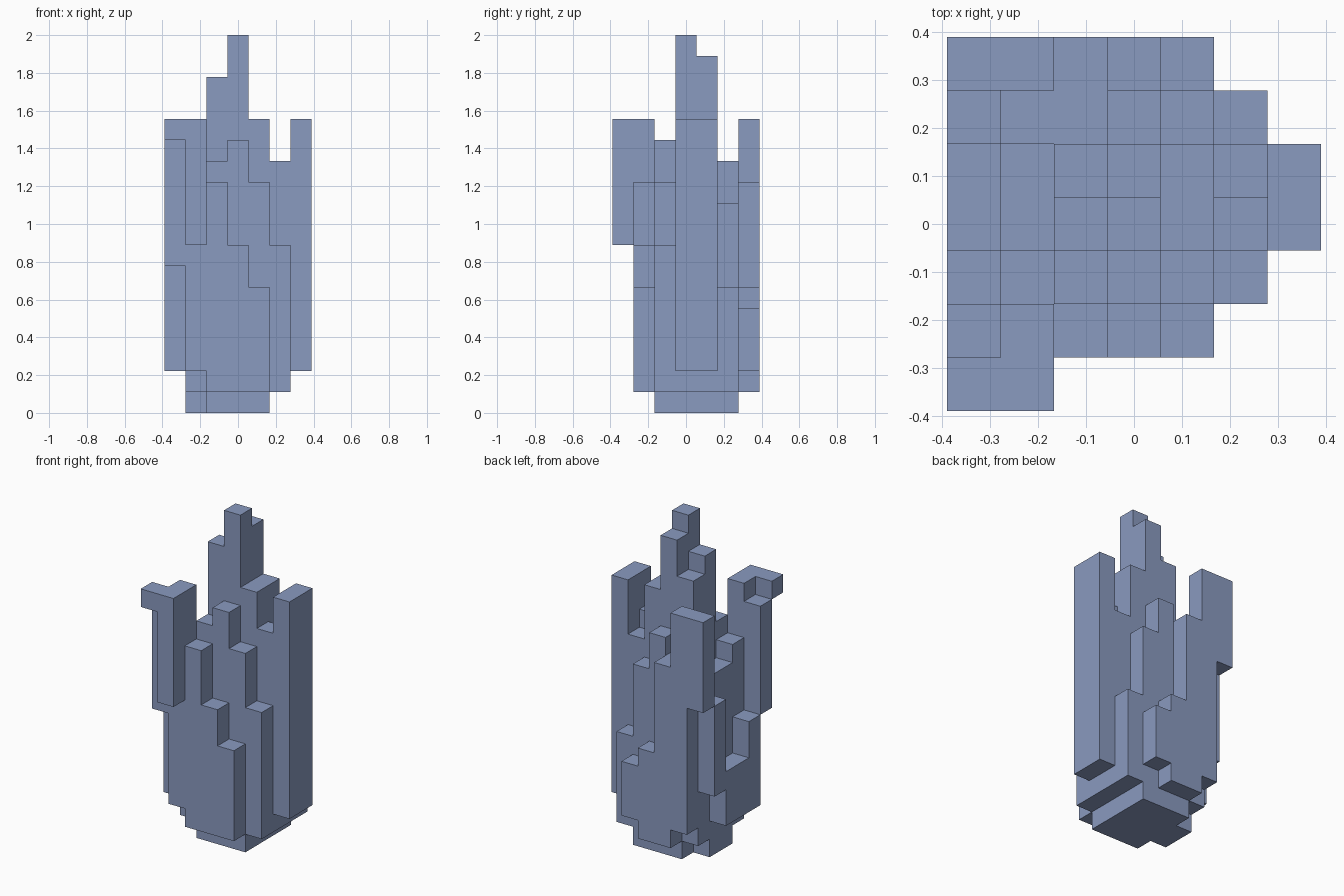
import bpy
import bmesh
import math
from mathutils import Vector

cube = bpy.data.objects.get("Cube")
if cube:
    bpy.data.objects.remove(cube, do_unlink=True)

SIZE = 2 / 18          # edge of one block
HALF = 3.5             # half the width in blocks

# Rows run front to back, columns left to right; each pair is (bottom, top)
ROWS = [
    [(13, 14), (8, 14)],
    [(7, 13), (2, 14), (1, 11), (1, 8), (1, 6)],
    [(2, 7), (1, 11), (0, 12), (0, 13), (0, 11), (1, 8)],
    [(2, 5), (0, 10), (0, 16), (0, 18), (0, 14), (1, 12), (2, 14)],
    [(2, 5), (0, 10), (0, 15), (0, 17), (0, 14), (1, 11), (2, 14)],
    [(4, 9), (1, 11), (0, 11), (0, 12), (0, 10), (1, 6)],
    [(9, 14), (2, 14), (1, 11), (1, 6), (2, 5)],
]

# Flat slate-blue colour
slate = bpy.data.materials.new("slate_blue")
slate.use_nodes = True
colour = (0.255, 0.325, 0.525, 1)
slate.diffuse_color = colour
shader = slate.node_tree.nodes["Principled BSDF"]
shader.inputs["Base Color"].default_value = colour
shader.inputs["Roughness"].default_value = 0.9

# Occupied blocks
blocks = {
    (i, j, k)
    for j, row in enumerate(ROWS)
    for i, (low, high) in enumerate(row)
    for k in range(low, high)
}


def add_face(bm, block, axis, side):
    """Add the outward square of a block along one axis."""
    normal = Vector((0, 0, 0))
    normal[axis] = side
    u = Vector((0, 0, 0))
    u[(axis + 1) % 3] = 1
    v = normal.cross(u)
    centre = Vector(block) + Vector((0.5, 0.5, 0.5)) + normal / 2
    corners = [(-1, -1), (1, -1), (1, 1), (-1, 1)]
    shift = Vector((HALF, HALF, 0))
    bm.faces.new([
        bm.verts.new((centre + (u * a + v * b) / 2 - shift) * SIZE)
        for a, b in corners
    ])


# Outer skin of the stepped spires
bm = bmesh.new()
for block in sorted(blocks):
    for axis in range(3):
        for side in (-1, 1):
            neighbour = list(block)
            neighbour[axis] += side
            if tuple(neighbour) not in blocks:
                add_face(bm, block, axis, side)

# Weld the squares and merge coplanar ones into large flat faces
bmesh.ops.remove_doubles(bm, verts=bm.verts, dist=SIZE / 100)
bmesh.ops.dissolve_limit(bm, angle_limit=math.radians(1),
                         verts=bm.verts, edges=bm.edges)

mesh = bpy.data.meshes.new("stepped_spires")
bm.to_mesh(mesh)
bm.free()
mesh.materials.append(slate)
spires = bpy.data.objects.new("stepped_spires", mesh)
bpy.context.collection.objects.link(spires)
